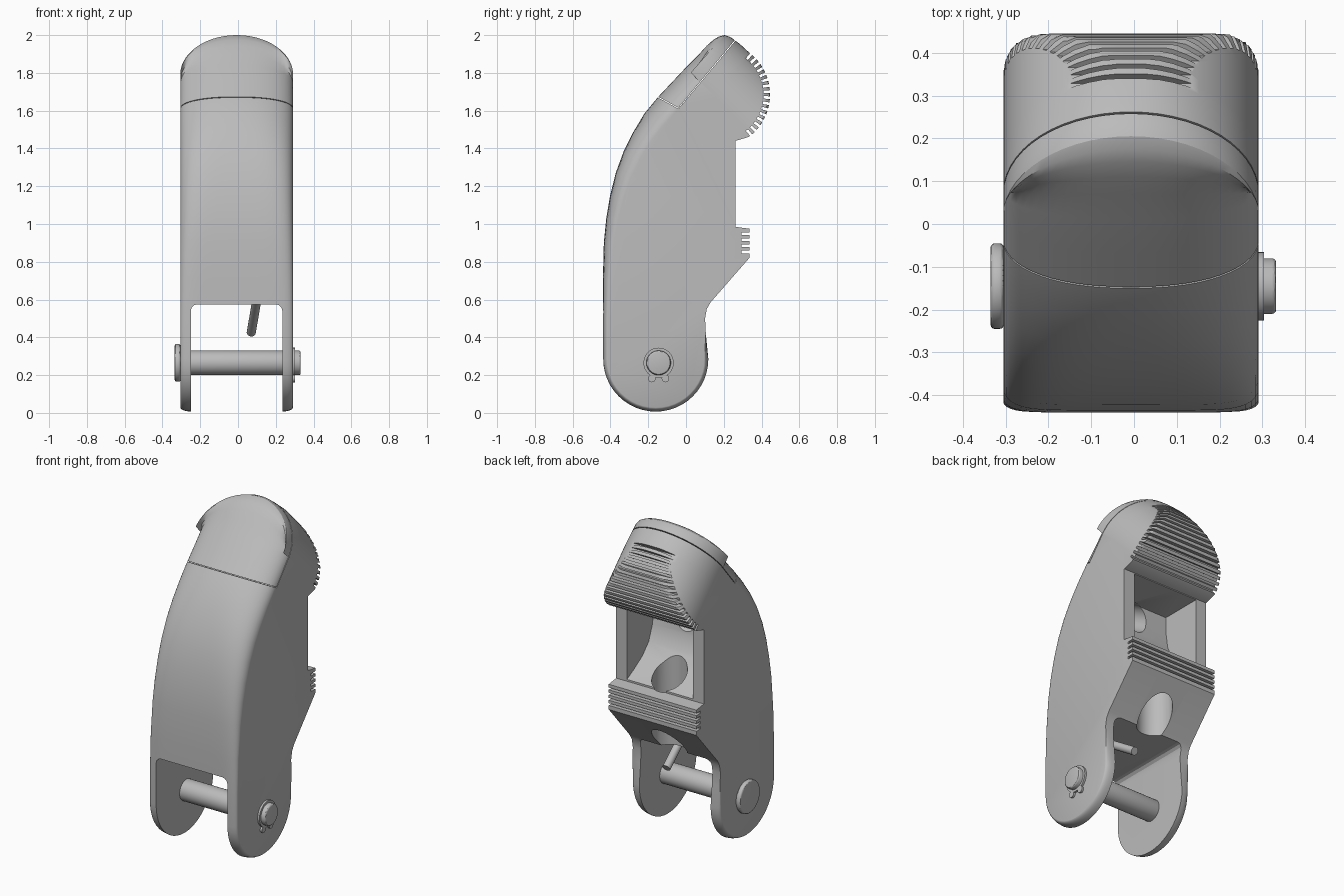
import bpy, bmesh
from math import sin, cos, pi, radians, sqrt
from mathutils import Vector, Matrix

cube = bpy.data.objects.get("Cube")
if cube:
    bpy.data.objects.remove(cube, do_unlink=True)

grey = bpy.data.materials.new("matte grey")
grey.use_nodes = True
grey.diffuse_color = (0.5, 0.5, 0.5, 1)
grey.node_tree.nodes["Principled BSDF"].inputs["Base Color"].default_value = (0.5, 0.5, 0.5, 1)

MID, HALF = -0.007, 0.298      # body centre and half width in x
PIN_Y, PIN_Z = -0.145, 0.265


def make(name, bm):
    bmesh.ops.recalc_face_normals(bm, faces=bm.faces)
    mesh = bpy.data.meshes.new(name)
    bm.to_mesh(mesh)
    bm.free()
    mesh.materials.append(grey)
    ob = bpy.data.objects.new(name, mesh)
    bpy.context.collection.objects.link(ob)
    return ob


def loft(bm, rings):
    """Skin a list of equal closed rings and cap both ends."""
    vs = [[bm.verts.new(p) for p in ring] for ring in rings]
    n = len(vs[0])
    for a, b in zip(vs, vs[1:]):
        for i in range(n):
            j = (i + 1) % n
            bm.faces.new((a[i], a[j], b[j], b[i]))
    bm.faces.new(vs[0])
    bm.faces.new(vs[-1])


def prism(name, profile, x0, x1):
    bm = bmesh.new()
    loft(bm, [[(x, y, z) for y, z in profile] for x in (x0, x1)])
    return make(name, bm)


def rod(bm, a, b, r, sides=32):
    a, b = Vector(a), Vector(b)
    turn = (b - a).to_track_quat('Z', 'Y').to_matrix().to_4x4()
    bmesh.ops.create_cone(bm, cap_ends=True, segments=sides, radius1=r, radius2=r,
                          depth=(b - a).length,
                          matrix=Matrix.Translation((a + b) / 2) @ turn)


def activate(ob):
    bpy.ops.object.select_all(action='DESELECT')
    ob.select_set(True)
    bpy.context.view_layer.objects.active = ob


def bevel(ob, width, segments=3):
    mod = ob.modifiers.new("bevel", 'BEVEL')
    mod.width, mod.segments, mod.limit_method = width, segments, 'ANGLE'
    activate(ob)
    bpy.ops.object.modifier_apply(modifier=mod.name)


def cut(ob, cutter):
    mod = ob.modifiers.new("cut", 'BOOLEAN')
    mod.operation, mod.solver, mod.object = 'DIFFERENCE', 'EXACT', cutter
    activate(ob)
    bpy.ops.object.modifier_apply(modifier=mod.name)
    bpy.data.objects.remove(cutter, do_unlink=True)


def smooth(ob, angle=30):
    activate(ob)
    bpy.ops.object.shade_smooth_by_angle(angle=radians(angle))


# Side profile (y, z), each point with its crown depth and crown sharpness
prof = []
for i in range(25):                       # hinge lobe
    a = -pi * i / 24
    prof.append((-0.16 + 0.28 * cos(a), 0.285 + 0.28 * sin(a), 0.025, 10))
for y, z in [(-0.44, 0.5), (-0.44, 0.7), (-0.435, 0.9), (-0.422, 1.03), (-0.402, 1.15),
             (-0.372, 1.27), (-0.33, 1.385), (-0.28, 1.485), (-0.22, 1.585), (-0.15, 1.67),
             (-0.07, 1.755), (0.01, 1.84), (0.07, 1.9)]:
    k = min(max((z - 0.6) / 1.0, 0), 1)
    prof.append((y, z, 0.025 + 0.095 * k, 10 - 7.7 * k))
prof += [(y, z, d, 2.3) for y, z, d in
         [(0.11, 1.944, 0.1), (0.145, 1.975, 0.07), (0.175, 1.993, 0.04), (0.205, 2.0, 0.02),
          (0.235, 1.99, 0), (0.285, 1.953, 0)]]
TIP = len(prof)                           # points before this wrap the fingertip dome
for i in range(25):                       # pad arc
    a = radians(53 - 106 * i / 24)
    prof.append((0.165 + 0.28 * cos(a), 1.685 + 0.28 * sin(a), 0, 2))
prof += [(y, z, 0, 2) for y, z in
         [(0.262, 1.44), (0.262, 0.985), (0.335, 0.975), (0.335, 0.82), (0.13, 0.585),
          (0.11, 0.55), (0.101, 0.5), (0.105, 0.42)]]

S0, SR = 1.285, 0.305                     # start and radius of the dome along the slope


def section(t):
    ring, n = [], len(prof)
    for i, (y, z, depth, p) in enumerate(prof):
        a, b = prof[i - 1], prof[(i + 1) % n]
        inward = Vector((b[1] - a[1], a[0] - b[0])).normalized()
        q = Vector((y, z)) + inward * depth * (1 - sqrt(1 - abs(t) ** p))
        s, m = (q.x + q.y) / sqrt(2), (q.x - q.y) / sqrt(2)
        f = sqrt(1 - t * t)
        if s > S0:
            s = S0 + (s - S0) * f if i < TIP else min(s, S0 + SR * f)
        ring.append((MID + HALF * t, (s + m) / sqrt(2), (s - m) / sqrt(2)))
    return ring


# Body shell
bm = bmesh.new()
N = 28
loft(bm, [section(0.9995 * sin(pi * (i / N - 0.5))) for i in range(N + 1)])
body = make("finger_body", bm)

# Fork slot
slot = prism("slot_cutter", [(-1, -1), (1, -1), (1, 0.575), (-1, 0.575)], -0.25, 0.235)
bevel(slot, 0.035)
cut(body, slot)

# Scooped window behind the pad
window = prism("window_cutter", [(0.6, 0.992), (0.27, 0.992), (0.19, 1.035), (0.11, 1.085),
                                 (0.05, 1.15), (0.015, 1.24), (0.0, 1.34), (0.0, 1.435),
                                 (0.6, 1.435)], MID - 0.225, MID + 0.225)
cut(body, window)

# Cord channels
bm = bmesh.new()
rod(bm, (MID, 0.17, 0.5), (MID, 0.17, 1.2), 0.1)
cut(body, make("channel_cutter", bm))
bm = bmesh.new()
rod(bm, (MID, 0.1, 1.3), (MID, -0.12, 1.42), 0.08)
cut(body, make("upper_channel_cutter", bm))

# Grip grooves on the pad and on the lower ridge
bm = bmesh.new()


def groove(y, z, angle, length):
    bmesh.ops.create_cube(bm, size=1, matrix=Matrix.Translation((0, y, z))
                          @ Matrix.Rotation(angle, 4, 'X')
                          @ Matrix.Diagonal((1, length, 0.014, 1)))


for i in range(16):
    a = radians(50 - 100 * i / 15)
    groove(0.165 + 0.285 * cos(a), 1.685 + 0.285 * sin(a), a, 0.08)
for i in range(4):
    groove(0.335, 0.852 + 0.032 * i, 0, 0.08)
cut(body, make("groove_cutter", bm))

# Hairline seam around the nail
cut(body, prism("seam_cutter", [(-0.25, 1.725), (-0.04, 1.61), (0.4, 2.135), (0.396, 2.139),
                                (-0.04, 1.615), (-0.248, 1.729)], -0.5, 0.5))
smooth(body)

# Hinge pin with its head
bm = bmesh.new()
rod(bm, (-0.32, PIN_Y, PIN_Z), (0.332, PIN_Y, PIN_Z), 0.065, 48)
pin = make("hinge_pin", bm)
bevel(pin, 0.01)
smooth(pin)
bm = bmesh.new()
rod(bm, (-0.335, PIN_Y, PIN_Z), (-0.304, PIN_Y, PIN_Z), 0.1, 48)
head = make("pin_head", bm)
bevel(head, 0.01)
smooth(head)

# Retaining clip with two ears
bm = bmesh.new()
rod(bm, (0.291, PIN_Y, PIN_Z), (0.303, PIN_Y, PIN_Z), 0.08)
for side in (-1, 1):
    y = PIN_Y + side * 0.036
    rod(bm, (0.291, y, 0.182), (0.303, y, 0.182), 0.02, 16)
smooth(make("retaining_clip", bm))

# Small tilted cord peg
bm = bmesh.new()
rod(bm, (0.1, -0.18, 0.6), (0.07, 0.09, 0.425), 0.024, 24)
smooth(make("cord_peg", bm))
